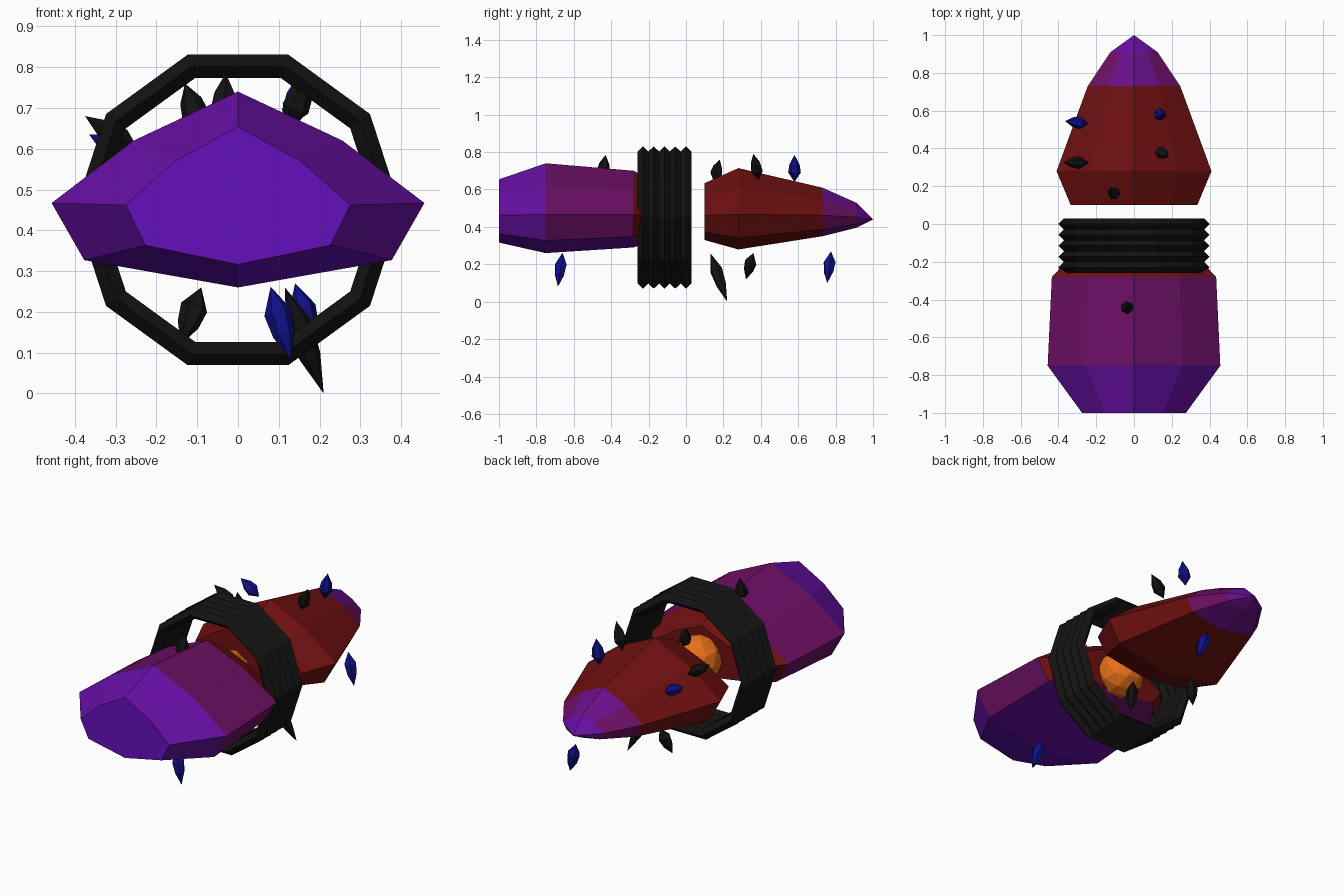
import bpy, bmesh, math
from mathutils import Vector

if "Cube" in bpy.data.objects:
    bpy.data.objects.remove(bpy.data.objects["Cube"])


def mat(name, col):
    m = bpy.data.materials.new(name)
    m.diffuse_color = (*col, 1)
    m.use_nodes = True
    m.node_tree.nodes["Principled BSDF"].inputs["Base Color"].default_value = m.diffuse_color
    return m


RED, PURPLE = Vector((0.16, 0.005, 0.005)), Vector((0.13, 0.005, 0.5))
hull_mats = [mat(f"hull_blend_{i}", RED.lerp(PURPLE, i / 4)) for i in range(5)]
black = mat("black", (0.006, 0.006, 0.006))
blue = mat("blue", (0.005, 0.005, 0.25))
orange = mat("orange", (0.8, 0.16, 0.01))


def finish(bm, name, mats):
    bmesh.ops.recalc_face_normals(bm, faces=bm.faces)
    me = bpy.data.meshes.new(name)
    bm.to_mesh(me)
    bm.free()
    for m in mats:
        me.materials.append(m)
    ob = bpy.data.objects.new(name, me)
    bpy.context.collection.objects.link(ob)
    return ob


# Half cross-section (x as fraction of half width, z offset from the side ridge)
HALF = [(0, 0.273), (0.56, 0.153), (1, 0), (0.825, -0.14), (0, -0.207)]
PROFILE = HALF + [(-x, z) for x, z in HALF[3:0:-1]]


def hull(name, sections, tip=None):
    """sections: (y, half width, height scale, ridge z, purple amount per half-profile point)"""
    bm = bmesh.new()
    tint, rings = {}, []
    for y, w, s, zc, cols in sections:
        ring = []
        for i, (px, pz) in enumerate(PROFILE):
            v = bm.verts.new((px * w, y, zc + pz * s))
            tint[v] = cols[i if i < 5 else 8 - i]
            ring.append(v)
        rings.append(ring)
    bm.faces.new(rings[0])
    for a, b in zip(rings, rings[1:]):
        for i in range(8):
            j = (i + 1) % 8
            bm.faces.new((a[i], a[j], b[j], b[i]))
    if tip:
        t = bm.verts.new(tip)
        tint[t] = 0.5
        for i in range(8):
            bm.faces.new((rings[-1][i], rings[-1][(i + 1) % 8], t))
    else:
        bm.faces.new(rings[-1])
    for f in bm.faces:
        f.material_index = round(4 * sum(tint[v] for v in f.verts) / len(f.verts))
    return finish(bm, name, hull_mats)


R = [0] * 5
hull("front_hull", [
    (-1.0, 0.275, 0.704, 0.462, [1] * 5),
    (-0.75, 0.457, 1.0, 0.467, [0.2, 0.9, 0.1, 0.8, 1]),
    (-0.28, 0.435, 0.854, 0.467, [0, 0, 0, 0.4, 0.5]),
    (-0.14, 0.30, 0.59, 0.46, R)])
hull("rear_hull", [
    (0.10, 0.335, 0.635, 0.461, R),
    (0.28, 0.41, 0.906, 0.467, R),
    (0.73, 0.245, 0.54, 0.462, [0, 0, 0, 0.3, 0.2]),
    (0.91, 0.125, 0.28, 0.453, [1, 0.9, 0.5, 0.6, 0.5])], tip=(0, 1.0, 0.44))

# Ten-sided coil rings around the gap
for k in range(5):
    y = -0.23 + k * 0.0575
    bm = bmesh.new()
    loops = []
    for i in range(10):
        a = math.tau * i / 10
        loop = []
        for dr, dy in ((0.03, 0), (0, 0.03), (-0.03, 0), (0, -0.03)):
            r = 0.37 + dr
            loop.append(bm.verts.new((r * math.cos(a), y + dy, 0.45 + r * math.sin(a))))
        loops.append(loop)
    for i in range(10):
        a, b = loops[i], loops[(i + 1) % 10]
        for j in range(4):
            bm.faces.new((a[j], a[(j + 1) % 4], b[(j + 1) % 4], b[j]))
    finish(bm, f"coil_ring_{k + 1}", [black])

# Glowing core
bm = bmesh.new()
bmesh.ops.create_icosphere(bm, subdivisions=2, radius=0.13)
bmesh.ops.translate(bm, verts=bm.verts, vec=(0, -0.11, 0.45))
finish(bm, "core", [orange])


# Floating shards: leaf-shaped six-sided spikes from base to tip
def shard(name, base, tip, m, radius=0.034):
    base, tip = Vector(base), Vector(tip)
    d = tip - base
    q = d.to_track_quat('Z', 'Y')
    bm = bmesh.new()
    ends = bm.verts.new(base), bm.verts.new(tip)
    rings = [[bm.verts.new(base + d * t + q @ Vector((r * math.cos(math.tau * i / 6),
              r * math.sin(math.tau * i / 6), 0))) for i in range(6)]
             for t, r in ((0.35, radius), (0.65, radius * 0.8))]
    for i in range(6):
        j = (i + 1) % 6
        bm.faces.new((ends[0], rings[0][j], rings[0][i]))
        bm.faces.new((rings[0][i], rings[0][j], rings[1][j], rings[1][i]))
        bm.faces.new((rings[1][i], rings[1][j], ends[1]))
    finish(bm, name, [m])


SHARDS = [
    ((-0.04, -0.45, 0.65), (-0.03, -0.43, 0.785), black),
    ((-0.09, 0.15, 0.64), (-0.13, 0.18, 0.76), black),
    ((-0.24, 0.325, 0.59), (-0.375, 0.325, 0.68), black),
    ((0.12, 0.39, 0.65), (0.18, 0.36, 0.79), black),
    ((-0.24, 0.53, 0.57), (-0.365, 0.545, 0.635), blue),
    ((0.13, 0.58, 0.64), (0.15, 0.58, 0.785), blue),
    ((0.08, -0.66, 0.262), (0.13, -0.685, 0.08), blue),
    ((0.115, 0.13, 0.26), (0.21, 0.22, 0.0), black),
    ((-0.09, 0.36, 0.26), (-0.14, 0.32, 0.12), black),
    ((0.14, 0.775, 0.27), (0.19, 0.755, 0.10), blue),
]
for n, (b, t, m) in enumerate(SHARDS):
    shard(f"shard_{n + 1}", b, t, m)
